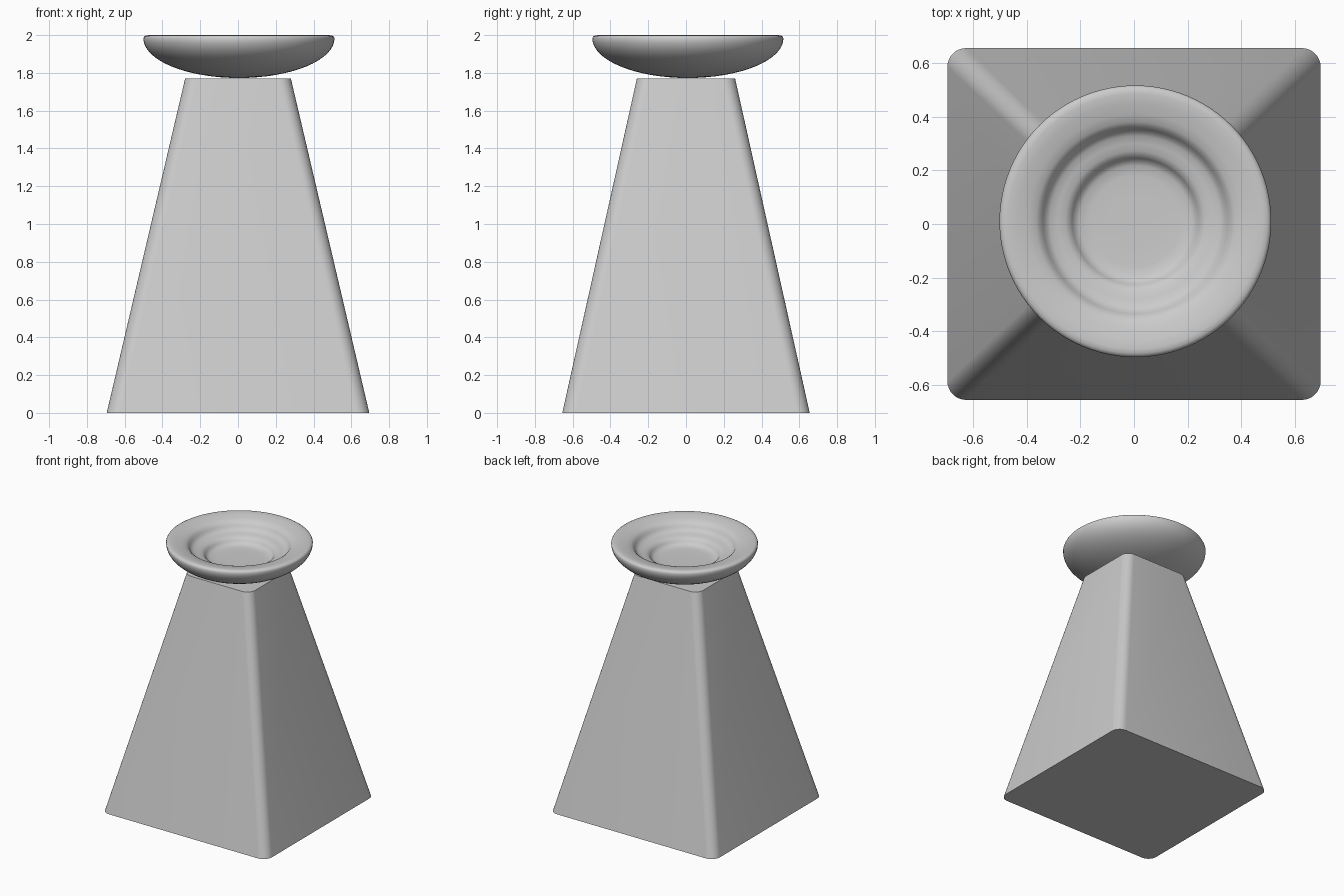
import bpy, bmesh
from math import sin, cos, pi, radians

if "Cube" in bpy.data.objects:
    bpy.data.objects.remove(bpy.data.objects["Cube"])


def add_object(name, bm, angle):
    bmesh.ops.recalc_face_normals(bm, faces=bm.faces[:])
    mesh = bpy.data.meshes.new(name)
    bm.to_mesh(mesh)
    bm.free()
    ob = bpy.data.objects.new(name, mesh)
    bpy.context.collection.objects.link(ob)
    bpy.ops.object.select_all(action='DESELECT')
    ob.select_set(True)
    bpy.context.view_layer.objects.active = ob
    bpy.ops.object.shade_smooth_by_angle(angle=radians(angle))
    return ob


def bridge(bm, a, b):
    n = len(a)
    for i in range(n):
        bm.faces.new((a[i], a[(i + 1) % n], b[(i + 1) % n], b[i]))


def rounded_rect(bm, hx, hy, r, z, steps=8):
    ring = []
    for k, (sx, sy) in enumerate(((1, 1), (-1, 1), (-1, -1), (1, -1))):
        for i in range(steps + 1):
            t = (k + i / steps) * pi / 2
            ring.append(bm.verts.new((sx * (hx - r) + r * cos(t),
                                      sy * (hy - r) + r * sin(t), z)))
    return ring


# Tapered pedestal with rounded vertical corners
bm = bmesh.new()
low = rounded_rect(bm, 0.695, 0.655, 0.07, 0.0)
high = rounded_rect(bm, 0.28, 0.26, 0.065, 1.77)
bridge(bm, low, high)
bm.faces.new(low)
bm.faces.new(high)
add_object("pedestal", bm, 40)

# Dish: elliptical underside, rounded rim, two steps down to the floor
cx, cy, segs = 0.005, 0.01, 96
under = [(0.506 * sin(i * pi / 32), 1.983 - 0.21 * cos(i * pi / 32))
         for i in range(1, 17)]
inside = [(0.502, 1.992), (0.492, 1.998), (0.475, 2.0), (0.44, 1.995),
          (0.40, 1.986), (0.37, 1.977), (0.355, 1.966), (0.344, 1.95),
          (0.334, 1.934), (0.318, 1.923), (0.29, 1.917), (0.262, 1.911),
          (0.245, 1.902), (0.235, 1.888), (0.225, 1.874), (0.208, 1.865),
          (0.17, 1.861), (0.09, 1.86)]
bm = bmesh.new()
rings = [[bm.verts.new((cx + r * cos(2 * pi * i / segs),
                        cy + r * sin(2 * pi * i / segs), z))
          for i in range(segs)] for r, z in under + inside]
for a, b in zip(rings, rings[1:]):
    bridge(bm, a, b)
bm.faces.new(rings[0])
bm.faces.new(rings[-1])
add_object("dish", bm, 60)
